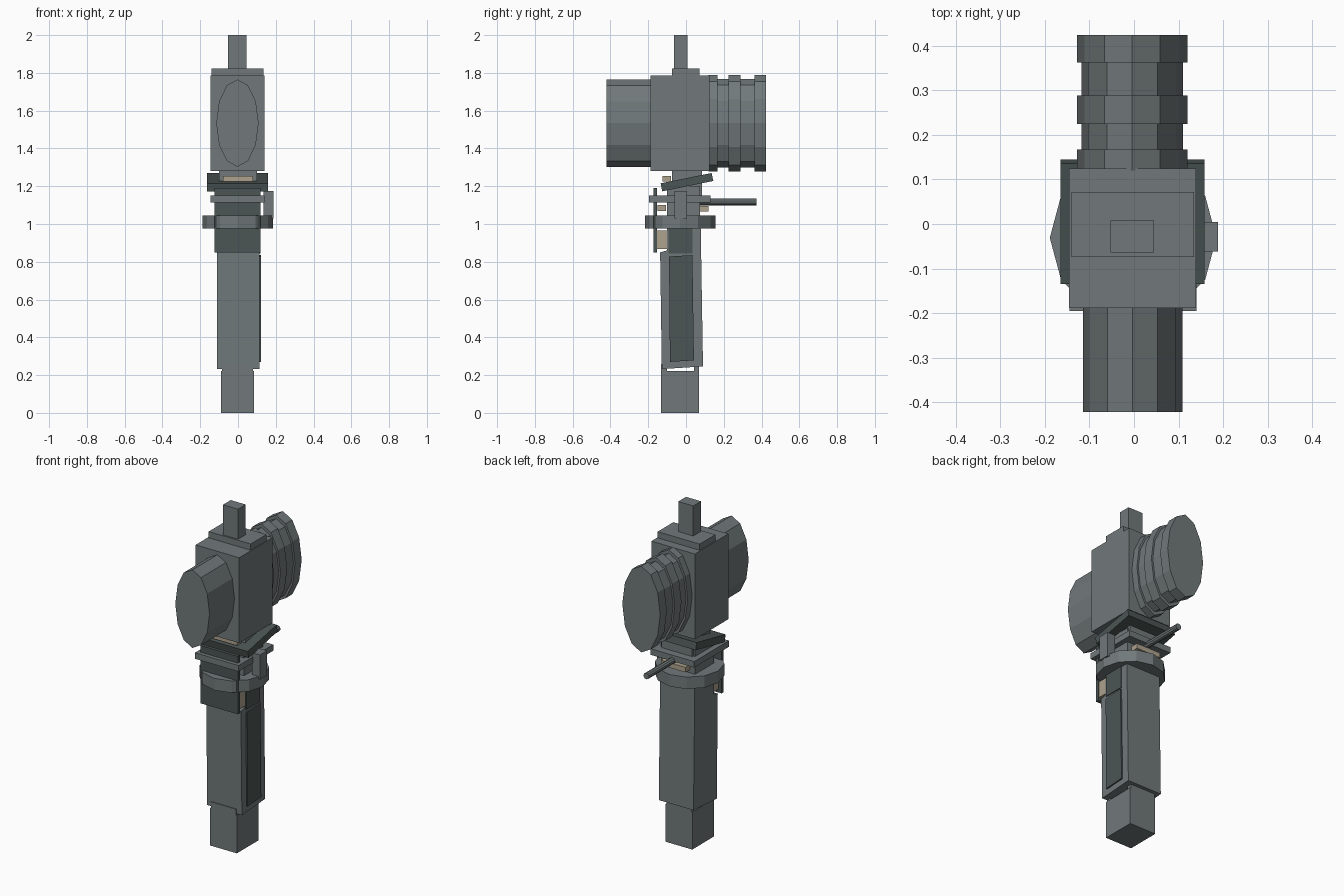
import bpy, bmesh, math
from mathutils import Matrix, Vector

if "Cube" in bpy.data.objects:
    bpy.data.objects.remove(bpy.data.objects["Cube"])


def material(name, rgb):
    m = bpy.data.materials.new(name)
    m.diffuse_color = (*rgb, 1)
    m.use_nodes = True
    m.node_tree.nodes["Principled BSDF"].inputs["Base Color"].default_value = m.diffuse_color
    return m


STEEL = material("steel grey", (0.165, 0.19, 0.195))
DARK = material("dark green grey", (0.072, 0.092, 0.089))
BEIGE = material("pale beige", (0.42, 0.36, 0.27))


def finish(name, bm, mat):
    bmesh.ops.recalc_face_normals(bm, faces=bm.faces)
    me = bpy.data.meshes.new(name)
    bm.to_mesh(me)
    bm.free()
    me.materials.append(mat)
    ob = bpy.data.objects.new(name, me)
    bpy.context.collection.objects.link(ob)
    return ob


def box(name, x, y, z, mat=STEEL, tilt=0):
    """Box from (min, max) ranges, optionally tilted about the x axis."""
    bm = bmesh.new()
    size = Vector((x[1] - x[0], y[1] - y[0], z[1] - z[0]))
    mid = Vector((x[0] + x[1], y[0] + y[1], z[0] + z[1])) / 2
    mtx = Matrix.Translation(mid) @ Matrix.Rotation(tilt, 4, 'X') @ Matrix.Diagonal((*size, 1))
    bmesh.ops.create_cube(bm, size=1, matrix=mtx)
    return finish(name, bm, mat)


def side_prism(name, profile, x0, x1, mat=STEEL):
    """Side (y, z) outline extruded across x."""
    bm = bmesh.new()
    face = bm.faces.new([bm.verts.new((x0, y, z)) for y, z in profile])
    ext = bmesh.ops.extrude_face_region(bm, geom=[face])
    verts = [g for g in ext["geom"] if isinstance(g, bmesh.types.BMVert)]
    bmesh.ops.translate(bm, verts=verts, vec=(x1 - x0, 0, 0))
    return finish(name, bm, mat)


def drum(name, sections, cx, cz, mat=STEEL, sides=12):
    """Stepped elliptical drum along y; sections are (y, rx, rz)."""
    bm = bmesh.new()
    rings = []
    for y, rx, rz in sections:
        rings.append([bm.verts.new((cx + rx * math.sin(i * math.tau / sides), y,
                                    cz + rz * math.cos(i * math.tau / sides)))
                      for i in range(sides)])
    for a, b in zip(rings, rings[1:]):
        for i in range(sides):
            j = (i + 1) % sides
            bm.faces.new((a[i], a[j], b[j], b[i]))
    bm.faces.new(rings[0])
    bm.faces.new(rings[-1])
    return finish(name, bm, mat)


# Pommel, with the two tabs that join it to the grip
box("pommel", (-0.09, 0.085), (-0.132, 0.07), (0, 0.222))
box("pommel_tab_front", (-0.085, 0.08), (-0.132, -0.1), (0.2, 0.26))
box("pommel_tab_back", (-0.085, 0.08), (0.042, 0.07), (0.2, 0.26))

# Grip and its dark side panels
side_prism("grip", [(-0.128, 0.232), (0.09, 0.246), (0.078, 0.98), (-0.1, 0.98),
                    (-0.1, 0.86), (-0.137, 0.85)], -0.112, 0.115)
side_prism("grip_side_panel", [(-0.085, 0.27), (0.042, 0.278), (0.034, 0.835), (-0.09, 0.828)],
           0.1, 0.123, DARK)
box("upper_side_panel", (0.1, 0.12), (-0.092, 0.034), (0.845, 0.975), DARK)

# Front guard plate and the beige spacer behind it
box("front_plate", (-0.125, 0.12), (-0.173, -0.154), (0.848, 1.19), DARK)
box("front_spacer", (-0.105, 0.115), (-0.154, -0.1), (0.868, 0.965), BEIGE)

# Twelve-sided collar
bm = bmesh.new()
bmesh.ops.create_cone(bm, cap_ends=True, segments=12, radius1=0.187, radius2=0.187, depth=0.07,
                      matrix=Matrix.Translation((-0.002, -0.031, 1.01)))
finish("collar", bm, STEEL)

# Neck core and square flange
box("neck", (-0.112, 0.11), (-0.1, 0.075), (0.97, 1.2))
box("upper_neck", (-0.1, 0.1), (-0.075, 0.085), (1.15, 1.29))
box("flange", (-0.145, 0.14), (-0.195, 0.13), (1.114, 1.15))
box("side_catch", (0.135, 0.188), (-0.062, 0.004), (1.03, 1.175))

# Tilted dark slab beneath the head
box("tilted_slab", (-0.165, 0.158), (-0.133, 0.143), (1.2, 1.243), DARK, math.radians(11.5))

# Small beige fittings around the neck
for i, (y, z) in enumerate([(-0.125, 1.085), (0.1, 1.08), (-0.1, 1.24)]):
    box(f"neck_fitting_{i + 1}", (-0.08, 0.08), (y - 0.025, y + 0.02), (z - 0.015, z + 0.015), BEIGE)

# Rear rod
bm = bmesh.new()
bmesh.ops.create_cone(bm, cap_ends=True, segments=10, radius1=0.018, radius2=0.018, depth=0.33,
                      matrix=Matrix.Translation((0.0, 0.207, 1.117)) @ Matrix.Rotation(math.pi / 2, 4, 'X'))
finish("rear_rod", bm, STEEL)

# Head block, cap and top post
box("head_block", (-0.146, 0.139), (-0.188, 0.125), (1.28, 1.785))
box("head_cap", (-0.14, 0.135), (-0.074, 0.072), (1.78, 1.822))
box("top_post", (-0.053, 0.045), (-0.064, 0.008), (1.81, 2.0))

# Plain striking drum at the front, ribbed drum at the back
drum("front_drum", [(-0.422, 0.112, 0.231), (-0.18, 0.112, 0.231)], -0.003, 1.534)
ribs = []
for y0, y1, wide in [(0.12, 0.167, 1), (0.167, 0.225, 0), (0.225, 0.288, 1),
                     (0.288, 0.362, 0), (0.362, 0.424, 1)]:
    rx, rz = (0.124, 0.255) if wide else (0.114, 0.234)
    ribs += [(y0, rx, rz), (y1, rx, rz)]
drum("back_drum", ribs, -0.004, 1.534)
